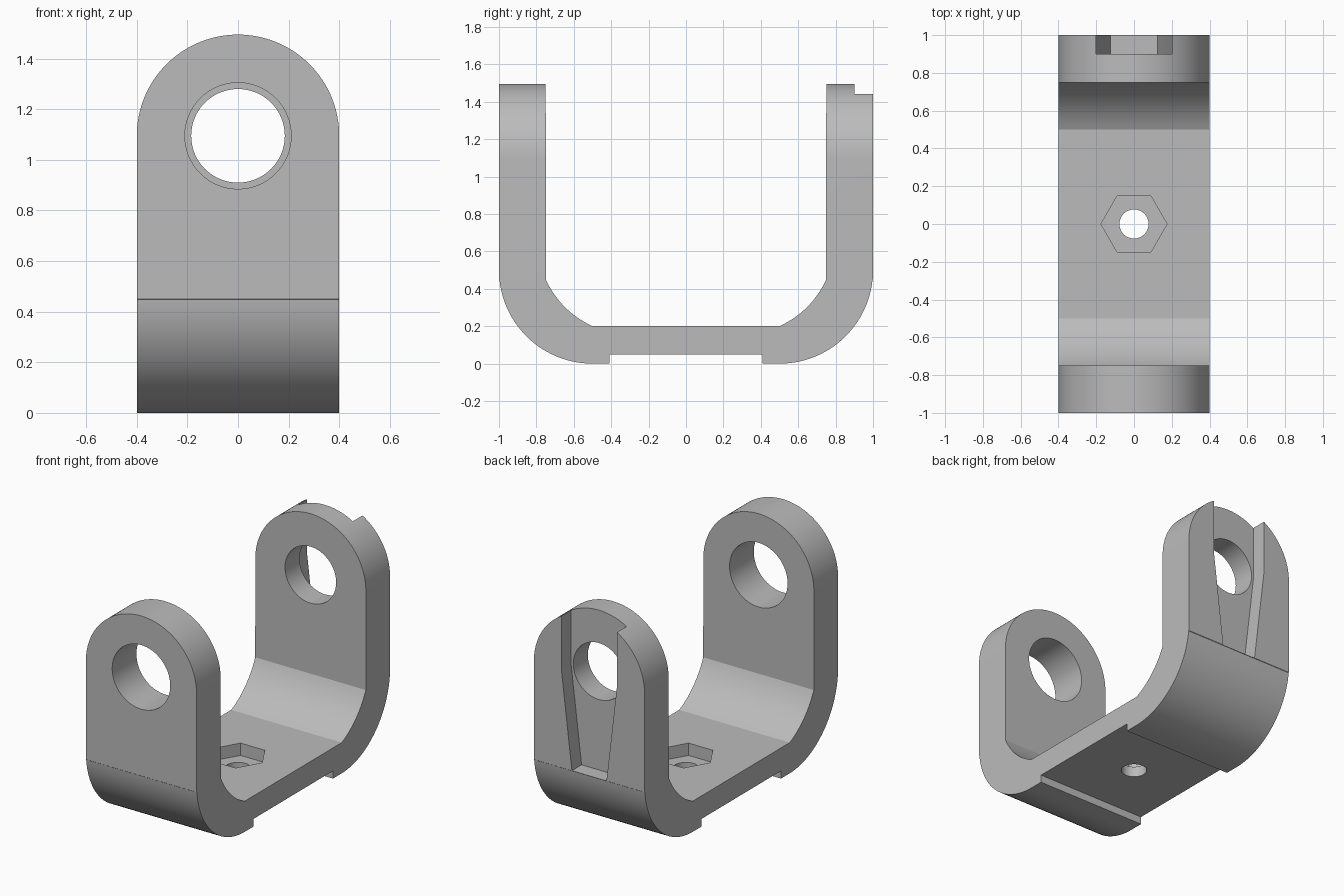
import bpy, bmesh
from math import sin, cos, pi, radians
from mathutils import Vector

cube = bpy.data.objects.get("Cube")
if cube:
    bpy.data.objects.remove(cube, do_unlink=True)

grey = bpy.data.materials.new("plain_grey")
grey.use_nodes = True
grey.diffuse_color = (0.5, 0.5, 0.5, 1)
grey.node_tree.nodes["Principled BSDF"].inputs["Base Color"].default_value = (0.5, 0.5, 0.5, 1)


def arc(cx, cy, r, a0, a1, n):
    """Points on an arc, angles in degrees."""
    angles = [radians(a0 + (a1 - a0) * i / n) for i in range(n + 1)]
    return [(cx + r * cos(a), cy + r * sin(a)) for a in angles]


def circle(cx, cy, r, n=64):
    return arc(cx, cy, r, 0, 360, n)[:-1]


def prism(name, points, axis, start, end):
    """Extrude a flat outline along x, y or z."""
    place = {"x": lambda p: (start, p[0], p[1]),
             "y": lambda p: (p[0], start, p[1]),
             "z": lambda p: (p[0], p[1], start)}[axis]
    bm = bmesh.new()
    face = bm.faces.new([bm.verts.new(place(p)) for p in points])
    new = bmesh.ops.extrude_face_region(bm, geom=[face])["geom"]
    shift = Vector([end - start if a == axis else 0 for a in "xyz"])
    bmesh.ops.translate(bm, vec=shift, verts=[g for g in new if isinstance(g, bmesh.types.BMVert)])
    bmesh.ops.recalc_face_normals(bm, faces=bm.faces)
    mesh = bpy.data.meshes.new(name)
    bm.to_mesh(mesh)
    bm.free()
    mesh.materials.append(grey)
    obj = bpy.data.objects.new(name, mesh)
    bpy.context.collection.objects.link(obj)
    return obj


def combine(target, tool, operation):
    """Apply a boolean and remove the tool."""
    mod = target.modifiers.new("cut", "BOOLEAN")
    mod.operation, mod.object, mod.solver = operation, tool, "EXACT"
    bpy.context.view_layer.objects.active = target
    bpy.ops.object.modifier_apply(modifier=mod.name)
    bpy.data.objects.remove(tool, do_unlink=True)


WIDTH, TOP, PIVOT = 0.4, 1.6, 1.095

# U-shaped side profile: outer half, then inner half, mirrored in y
outer = [(0.41, 0.05), (0.41, 0)] + arc(0.5, 0.5, 0.5, -90, -6, 28) + [(1, 0.45), (1, TOP)]
inner = [(0.75, TOP)] + arc(0.294, 0.656, 0.5, -24.4, -65.6, 14)
half = outer + inner
profile = half + [(-y, z) for y, z in reversed(half)]
bracket = prism("bracket", profile, "x", -WIDTH, WIDTH)

# Rounded arm tops
outline = [(-0.4, -0.1), (0.4, -0.1)] + arc(0, PIVOT, WIDTH, 0, 180, 64)
combine(bracket, prism("arm_outline", outline, "y", -1.1, 1.1), "INTERSECT")

# Pivot holes, the front one wider
combine(bracket, prism("front_hole", circle(0, PIVOT, 0.21), "y", -1.1, -0.6), "DIFFERENCE")
combine(bracket, prism("back_hole", circle(0, PIVOT, 0.185), "y", 0.6, 1.1), "DIFFERENCE")

# Tapered slot on the back arm
slot = [(-0.125, 0.45), (0.125, 0.45), (0.2, 1.08), (0.2, TOP), (-0.2, TOP), (-0.2, 1.08)]
combine(bracket, prism("back_slot", slot, "y", 0.9, 1.1), "DIFFERENCE")

# Hexagonal nut recess and bolt hole in the floor
combine(bracket, prism("nut_recess", circle(0, 0, 0.175, 6), "z", 0.12, 0.3), "DIFFERENCE")
combine(bracket, prism("bolt_hole", circle(0, 0, 0.077, 48), "z", -0.1, 0.3), "DIFFERENCE")

# Smooth curves, sharp edges
bpy.ops.object.select_all(action="DESELECT")
bracket.select_set(True)
bpy.context.view_layer.objects.active = bracket
bpy.ops.object.shade_smooth_by_angle(angle=radians(20))
